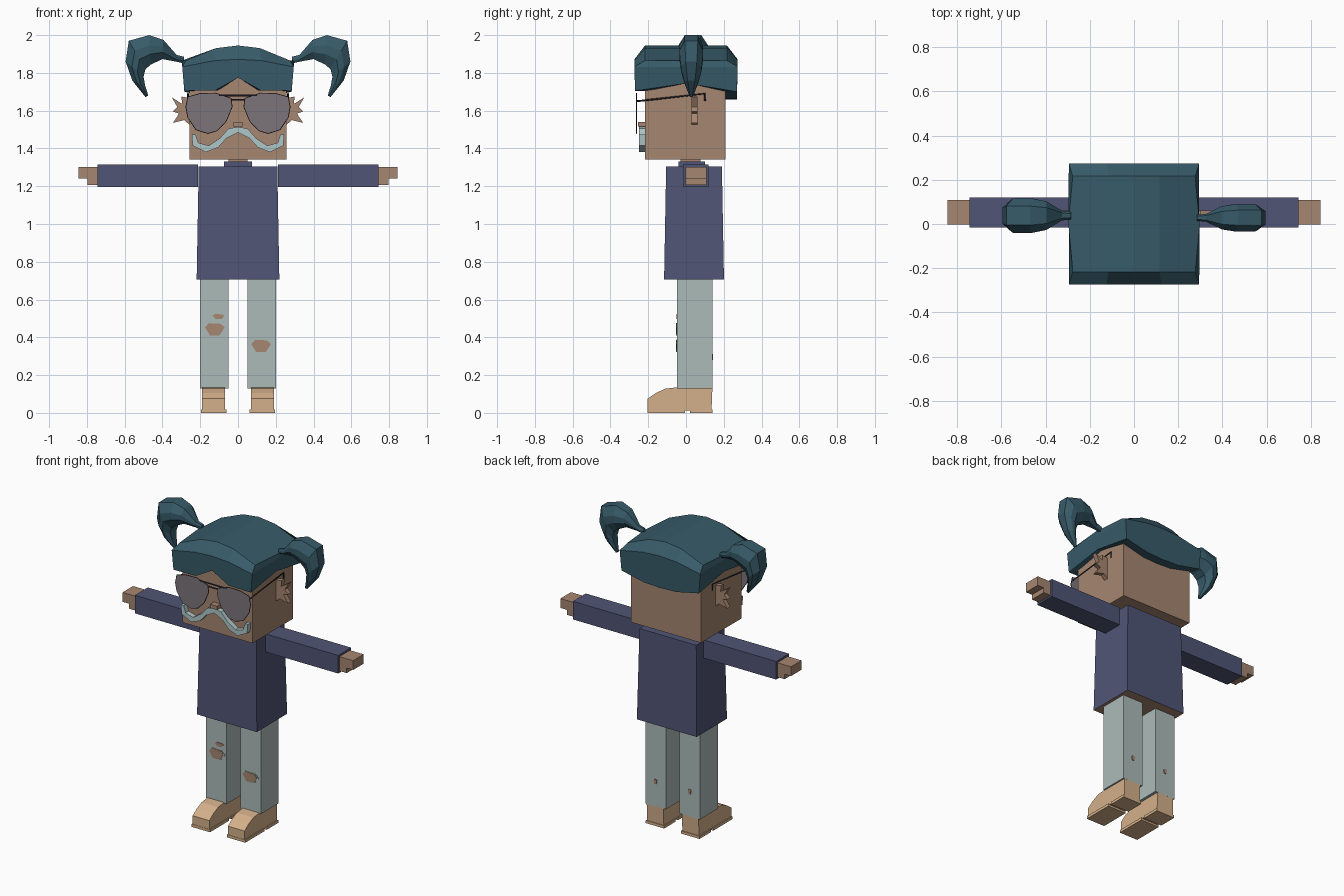
import bpy
import bmesh

cube = bpy.data.objects.get("Cube")
if cube:
    bpy.data.objects.remove(cube, do_unlink=True)


def material(name, r, g, b):
    """Flat material from display RGB, stored as linear values."""
    rgb = [(c / 255 / 12.92) if c < 10 else ((c / 255 + 0.055) / 1.055) ** 2.4 for c in (r, g, b)]
    mat = bpy.data.materials.new(name)
    mat.use_nodes = True
    mat.diffuse_color = (*rgb, 1)
    mat.node_tree.nodes["Principled BSDF"].inputs["Base Color"].default_value = (*rgb, 1)
    return mat


SKIN = material("skin", 166, 134, 112)
SHIRT = material("navy shirt", 80, 85, 117)
HAIR = material("teal hair", 55, 91, 105)
DENIM = material("pale denim", 172, 187, 185)
SHOE = material("tan leather", 212, 176, 138)
LENS = material("grey lens", 124, 117, 123)
FRAME = material("dark frame", 50, 45, 55)
WHISKER = material("pale moustache", 175, 198, 200)


def finish(name, bm, *mats):
    bmesh.ops.recalc_face_normals(bm, faces=bm.faces)
    mesh = bpy.data.meshes.new(name)
    bm.to_mesh(mesh)
    bm.free()
    for mat in mats:
        mesh.materials.append(mat)
    obj = bpy.data.objects.new(name, mesh)
    bpy.context.collection.objects.link(obj)
    return obj


def loft(name, rings, mat):
    """Closed skin through rings of equal length, capped at both ends."""
    bm = bmesh.new()
    loops = [[bm.verts.new(p) for p in ring] for ring in rings]
    n = len(loops[0])
    for a, b in zip(loops, loops[1:]):
        for i in range(n):
            j = (i + 1) % n
            bm.faces.new((a[i], a[j], b[j], b[i]))
    bm.faces.new(loops[0])
    bm.faces.new(loops[-1])
    return finish(name, bm, mat)


def box(name, x0, x1, y0, y1, z0, z1, mat, flare=0.0):
    """Box whose base is wider than its top by flare on every side."""
    rings = []
    for z, f in ((z0, flare), (z1, 0)):
        rings.append([(x0 - f, y0 - f, z), (x1 + f, y0 - f, z), (x1 + f, y1 + f, z), (x0 - f, y1 + f, z)])
    return loft(name, rings, mat)


def plate(name, pts, y0, y1, mat, side=1):
    """Front outline of (x, z) points given thickness along y."""
    return loft(name, [[(side * x, y, z) for x, z in pts] for y in (y0, y1)], mat)


def wire(name, pts, radius, mat, closed=False):
    curve = bpy.data.curves.new(name, "CURVE")
    curve.dimensions = "3D"
    curve.bevel_depth = radius
    curve.bevel_resolution = 0
    spline = curve.splines.new("POLY")
    spline.points.add(len(pts) - 1)
    for point, co in zip(spline.points, pts):
        point.co = (*co, 1)
    spline.use_cyclic_u = closed
    curve.materials.append(mat)
    obj = bpy.data.objects.new(name, curve)
    bpy.context.collection.objects.link(obj)


def patch(name, cx, cz, w, h, y, mat):
    """Thin six-sided plate for torn cloth."""
    pts = [(-1, 0.3), (-0.6, 1), (0.6, 0.9), (1, 0.3), (0.5, -1), (-0.5, -1)]
    plate(name, [(cx + w * a, cz + h * b) for a, b in pts], y - 0.003, y + 0.003, mat)


# Torso, neck and head
torso = box("torso", -0.208, 0.208, -0.105, 0.19, 0.705, 1.305, SHIRT, flare=0.011)
torso.data.materials.append(SKIN)
for face in torso.data.polygons:
    face.material_index = 1 if face.normal.z < -0.9 else 0
box("collar", -0.075, 0.075, -0.04, 0.1, 1.30, 1.33, SHIRT)
box("neck", -0.05, 0.05, -0.028, 0.078, 1.30, 1.35, SKIN)
box("head", -0.257, 0.257, -0.216, 0.21, 1.342, 1.80, SKIN)
box("nose", -0.025, 0.025, -0.255, -0.21, 1.515, 1.54, SKIN)

# Hair cap: rings run front, right, back, left
cols = (-1, -0.42, 0, 0.42, 1)
outline = [(x, -1) for x in cols] + [(1, 0)] + [(-x, 1) for x in cols] + [(-1, 0)]
fringe = [1.705, 1.708, 1.775, 1.708, 1.705, 1.745, 1.70, 1.665, 1.66, 1.665, 1.70, 1.745]


def cap_ring(hx, hy, heights, bulge=0.0):
    return [(x * (hx + (bulge if y == 0 else 0)), y * hy, z) for (x, y), z in zip(outline, heights)]


def arch(crown, drop):
    return [crown - drop * x * x for x, y in outline]


rings = [
    cap_ring(0.25, 0.205, fringe),
    cap_ring(0.284, 0.27, fringe),
    cap_ring(0.295, 0.273, arch(1.872, 0.04)),
    cap_ring(0.277, 0.217, arch(1.945, 0.08), 0.02),
]
bm = bmesh.new()
loops = [[bm.verts.new(p) for p in ring] for ring in rings]
n = len(outline)
for a, b in zip(loops, loops[1:]):
    for i in range(n):
        bm.faces.new((a[i], a[(i + 1) % n], b[(i + 1) % n], b[i]))
top = loops[-1]
bm.faces.new((top[0], top[1], top[9], top[10], top[11]))
bm.faces.new((top[1], top[2], top[8], top[9]))
bm.faces.new((top[2], top[3], top[7], top[8]))
bm.faces.new((top[3], top[4], top[5], top[6], top[7]))
finish("hair_cap", bm, HAIR)

# Pigtails: outer x, z, inner x, z, half width
tail = [
    (0.285, 1.885, 0.285, 1.85, 0.015), (0.325, 1.895, 0.33, 1.86, 0.02),
    (0.395, 1.975, 0.40, 1.873, 0.058), (0.47, 2.0, 0.46, 1.845, 0.07),
    (0.578, 1.97, 0.49, 1.82, 0.07), (0.595, 1.86, 0.50, 1.78, 0.06),
    (0.56, 1.76, 0.492, 1.735, 0.04), (0.49, 1.672, 0.475, 1.68, 0.01),
]
section = [(0, -0.55), (0.35, -1), (0.65, -1), (1, -0.5), (1, 0.5), (0.65, 1), (0.35, 1), (0, 0.55)]
for label, s, wide, cy in (("left", 1, 0.9, 0.028), ("right", -1, 1.12, 0.038)):
    loft(label + "_pigtail", [
        [(s * (ox + (ix - ox) * t), cy + w * wide * v, oz + (iz - oz) * t) for t, v in section]
        for ox, oz, ix, iz, w in tail], HAIR)

# Paired parts
lens = [(0.265, 1.672), (0.2, 1.69), (0.12, 1.692), (0.037, 1.665), (0.032, 1.62), (0.063, 1.545),
        (0.11, 1.495), (0.16, 1.48), (0.222, 1.5), (0.265, 1.565), (0.275, 1.62)]
ear = [(0.25, 1.665), (0.30, 1.675), (0.295, 1.635), (0.35, 1.67), (0.322, 1.62), (0.345, 1.595),
       (0.312, 1.585), (0.345, 1.535), (0.285, 1.55), (0.25, 1.52)]
whisker = [(0, 1.515), (0.05, 1.505), (0.095, 1.455), (0.155, 1.415), (0.21, 1.43), (0.225, 1.475),
           (0.245, 1.475), (0.24, 1.415), (0.17, 1.38), (0.105, 1.405), (0.06, 1.455), (0, 1.485)]
shoe = [(-0.203, 0.012), (-0.203, 0.075), (-0.16, 0.105), (-0.11, 0.128), (-0.05, 0.135), (0.14, 0.135), (0.135, 0.012)]

for label, s in (("left_", 1), ("right_", -1)):
    def side_box(name, x0, x1, *rest):
        box(label + name, min(s * x0, s * x1), max(s * x0, s * x1), *rest)

    # Face
    plate(label + "lens", lens, -0.264, -0.259, LENS, s)
    wire(label + "rim", [(s * x, -0.2615, z) for x, z in lens], 0.003, FRAME, True)
    wire(label + "temple", [(s * 0.264, y, z) for y, z in ((-0.26, 1.65), (0.1, 1.69), (0.1, 1.65))], 0.005, FRAME)
    plate(label + "ear", ear, 0.03, 0.06, SKIN, s)
    plate(label + "moustache", whisker, -0.248, -0.214, WHISKER, s)

    # Arm and hand
    side_box("sleeve", 0.213, 0.745, -0.015, 0.12, 1.195, 1.315, SHIRT)
    side_box("hand", 0.74, 0.845, -0.002, 0.108, 1.24, 1.302, SKIN)
    side_box("thumb", 0.74, 0.798, -0.002, 0.108, 1.207, 1.245, SKIN)

    # Leg and shoe
    side_box("leg", 0.05, 0.2, -0.047, 0.14, 0.13, 0.72, DENIM)
    loft(label + "shoe", [[(s * x, y, z) for y, z in shoe] for x in (0.068, 0.19)], SHOE)
    side_box("sole", 0.062, 0.197, -0.205, -0.005, 0, 0.018, SHOE)
    side_box("heel", 0.062, 0.197, 0.02, 0.14, 0, 0.018, SHOE)
    patch(label + "calf_tear", s * 0.125, 0.295, 0.012, 0.016, 0.141, SKIN)

# Glasses bridge
wire("bridge_upper", [(-0.1, -0.262, 1.68), (0.1, -0.262, 1.68)], 0.005, FRAME)
wire("bridge_lower", [(-0.036, -0.262, 1.658), (0.036, -0.262, 1.658)], 0.005, FRAME)

# Knee tears with frayed edges
for name, x, z in (("right_knee", -0.123, 0.443), ("left_knee", 0.122, 0.355)):
    patch(name + "_fray", x, z, 0.064, 0.033, -0.047, DENIM)
    patch(name + "_tear", x, z, 0.052, 0.032, -0.049, SKIN)
patch("right_thigh_tear", -0.103, 0.51, 0.032, 0.013, -0.048, SKIN)
